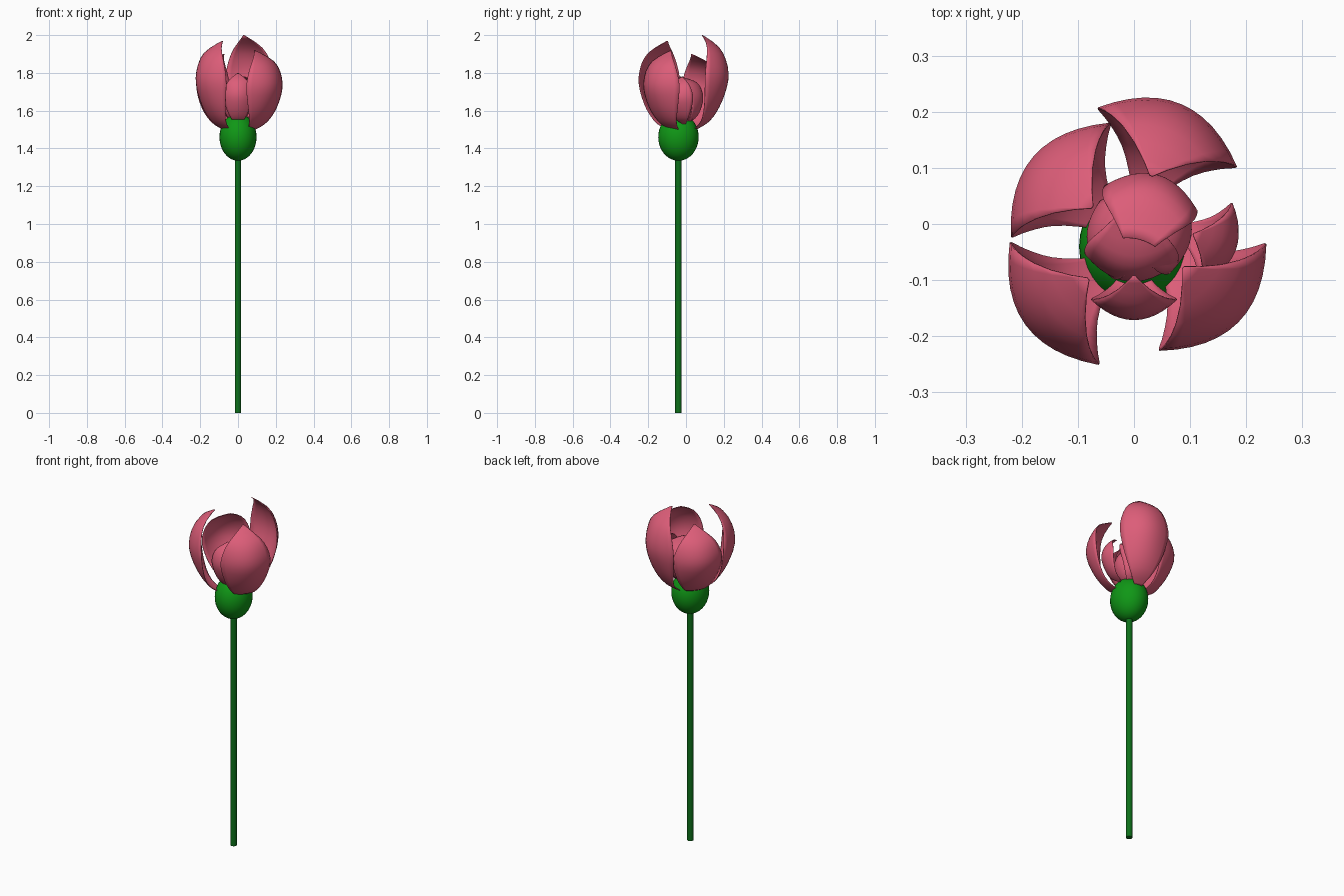
import bpy, bmesh
from math import cos, sin, radians
from mathutils import Vector

if "Cube" in bpy.data.objects:
    bpy.data.objects.remove(bpy.data.objects["Cube"])


def material(name, rgb):
    m = bpy.data.materials.new(name)
    m.diffuse_color = (*rgb, 1)
    m.use_nodes = True
    m.node_tree.nodes["Principled BSDF"].inputs["Base Color"].default_value = m.diffuse_color
    return m


PINK = material("petal_pink", (0.72, 0.11, 0.19))
GREEN = material("bud_green", (0.005, 0.31, 0.008))
DARK = material("stem_green", (0.004, 0.16, 0.01))

# petal keys: outward distance, height fraction, half width
OPEN = [(0, 0, 0.018), (0.08, 0.11, 0.065), (0.145, 0.32, 0.112),
        (0.178, 0.58, 0.135), (0.14, 0.83, 0.095), (0.04, 1, 0.003)]
CLOSED = [(0.02, 0, 0.04), (0.11, 0.15, 0.09), (0.16, 0.4, 0.125),
          (0.165, 0.65, 0.145), (0.11, 0.88, 0.13), (-0.03, 1, 0.05)]


def spline(keys, t):
    u = t * (len(keys) - 1)
    i = min(int(u), len(keys) - 2)
    f = u - i
    p = [Vector(keys[min(max(i + k, 0), len(keys) - 1)]) for k in (-1, 0, 1, 2)]
    return 0.5 * (2 * p[1] + (p[2] - p[0]) * f
                  + (2 * p[0] - 5 * p[1] + 4 * p[2] - p[3]) * f * f
                  + (3 * p[1] - p[0] - 3 * p[2] + p[3]) * f ** 3)


def petal(name, base, yaw, top, scale=1.0, keys=OPEN, rows=18, cols=12):
    a = radians(yaw)
    out, side = Vector((cos(a), sin(a), 0)), Vector((-sin(a), cos(a), 0))
    bm = bmesh.new()
    grid = []
    for r in range(rows + 1):
        d, h, w = spline(keys, r / rows)
        row = []
        for c in range(cols + 1):
            s = 2 * c / cols - 1
            cup = 3.5 * (w * s) ** 2
            p = Vector(base) + (out * (d - cup) + side * w * s) * scale
            p.z = base[2] + h * (top - base[2])
            row.append(bm.verts.new(p))
        grid.append(row)
    for r in range(rows):
        for c in range(cols):
            bm.faces.new((grid[r][c], grid[r][c + 1], grid[r + 1][c + 1], grid[r + 1][c]))
    me = bpy.data.meshes.new(name)
    bm.to_mesh(me)
    bm.free()
    me.materials.append(PINK)
    me.shade_smooth()
    ob = bpy.data.objects.new(name, me)
    bpy.context.collection.objects.link(ob)
    sol = ob.modifiers.new("thickness", 'SOLIDIFY')
    sol.thickness = 0.003


# stem
bpy.ops.mesh.primitive_cylinder_add(vertices=24, radius=0.017, depth=1.38, location=(0, -0.04, 0.69))
stem = bpy.context.object
stem.name = "stem"
stem.data.materials.append(DARK)
bpy.ops.object.shade_smooth_by_angle()

# green bulb below the petals
bpy.ops.mesh.primitive_uv_sphere_add(segments=32, ring_count=20, radius=1, location=(0, -0.04, 1.46))
bulb = bpy.context.object
bulb.name = "bulb"
bulb.scale = (0.098, 0.107, 0.125)
bulb.data.materials.append(GREEN)
bpy.ops.object.shade_smooth_by_angle()

# large outer petals
petal("petal_front_left", (-0.05, -0.075, 1.49), 216, 1.97)
petal("petal_back_left", (-0.045, 0.004, 1.49), 139, 1.90)
petal("petal_back_right", (0.015, 0.05, 1.50), 67, 2.0)
petal("petal_front_right", (0.06, -0.05, 1.49), -45, 1.92)

# small outer petals
petal("small_petal_front", (0, -0.07, 1.53), -90, 1.80, 0.57)
petal("small_petal_right", (0.085, -0.01, 1.53), -22, 1.78, 0.58)

# closed inner petals
petal("inner_petal_back", (0.015, -0.01, 1.53), 75, 1.78, 0.6, CLOSED)
petal("inner_petal_front", (0.0, -0.005, 1.53), 265, 1.76, 0.58, CLOSED)
petal("inner_petal_left", (0.0, -0.02, 1.53), 190, 1.73, 0.5, CLOSED)
petal("inner_petal_right", (0.01, -0.01, 1.53), 0, 1.74, 0.55, CLOSED)
